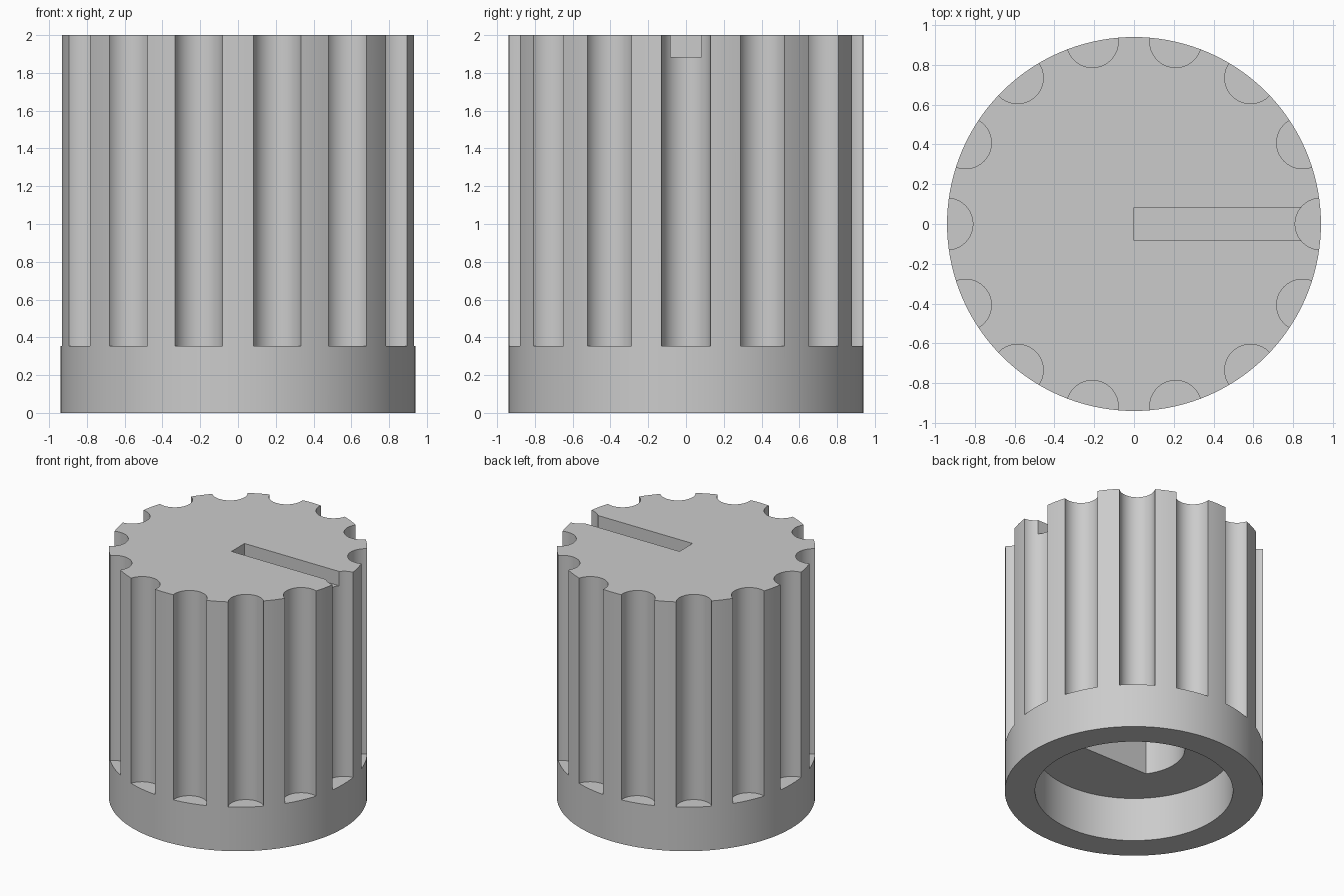
import bpy, bmesh
from math import pi, cos, sin, asin, radians

R, H = 0.94, 2.0          # knob radius and height
SKIRT = 0.353             # height of the plain skirt
FLUTES, FLUTE_R = 14, 0.13

cube = bpy.data.objects.get("Cube")
if cube:
    bpy.data.objects.remove(cube, do_unlink=True)

grey = bpy.data.materials.new("plain grey")
grey.use_nodes = True
grey.diffuse_color = (0.6, 0.6, 0.6, 1)
grey.node_tree.nodes["Principled BSDF"].inputs["Base Color"].default_value = (0.6, 0.6, 0.6, 1)


def arc(radius, start, end, steps, cx=0, cy=0):
    return [(cx + radius * cos(start + (end - start) * i / steps),
             cy + radius * sin(start + (end - start) * i / steps)) for i in range(steps + 1)]


def circle(radius, steps, cx=0, cy=0):
    return arc(radius, 0, 2 * pi, steps, cx, cy)[:-1]


def prism(name, outlines, z0, z1):
    """Extrude closed outlines from z0 up to z1."""
    bm = bmesh.new()
    for outline in outlines:
        low = [bm.verts.new((x, y, z0)) for x, y in outline]
        high = [bm.verts.new((x, y, z1)) for x, y in outline]
        bm.faces.new(low[::-1])
        bm.faces.new(high)
        for i in range(len(low)):
            j = (i + 1) % len(low)
            bm.faces.new((low[i], low[j], high[j], high[i]))
    mesh = bpy.data.meshes.new(name)
    bm.to_mesh(mesh)
    bm.free()
    mesh.materials.append(grey)
    obj = bpy.data.objects.new(name, mesh)
    bpy.context.collection.objects.link(obj)
    return obj


def cut(target, cutter):
    cutter.hide_render = True
    mod = target.modifiers.new(cutter.name, 'BOOLEAN')
    mod.operation, mod.solver, mod.object = 'DIFFERENCE', 'EXACT', cutter
    bpy.context.view_layer.objects.active = target
    bpy.ops.object.modifier_apply(modifier=mod.name)
    bpy.data.objects.remove(cutter, do_unlink=True)


# Solid knob body
knob = prism("knob_body", [circle(R, 140)], 0, H)

# Grip flutes around the side, stopping above the skirt
angles = [2 * pi * k / FLUTES for k in range(FLUTES)]
cut(knob, prism("grip_flutes",
                [circle(FLUTE_R, 40, R * cos(a), R * sin(a)) for a in angles], SKIRT, H + 0.1))

# Pointer slot across the top, from the centre to the edge
slot = [(0, -0.083), (1.1, -0.083), (1.1, 0.083), (0, 0.083)]
cut(knob, prism("pointer_slot", [slot], 1.885, H + 0.2))

# Round recess underneath
cut(knob, prism("base_recess", [circle(0.72, 96)], -0.1, SKIRT))

# D-shaped shaft hole with its flat towards the front
SHAFT_R = 0.37
flat = asin(0.22 / SHAFT_R)
cut(knob, prism("shaft_hole", [arc(SHAFT_R, -flat, pi + flat, 64)], 0.2, 1.5))

# Smooth the curved walls, keep the edges sharp
bpy.ops.object.select_all(action='DESELECT')
knob.select_set(True)
bpy.context.view_layer.objects.active = knob
bpy.ops.object.shade_smooth_by_angle(angle=radians(30))
